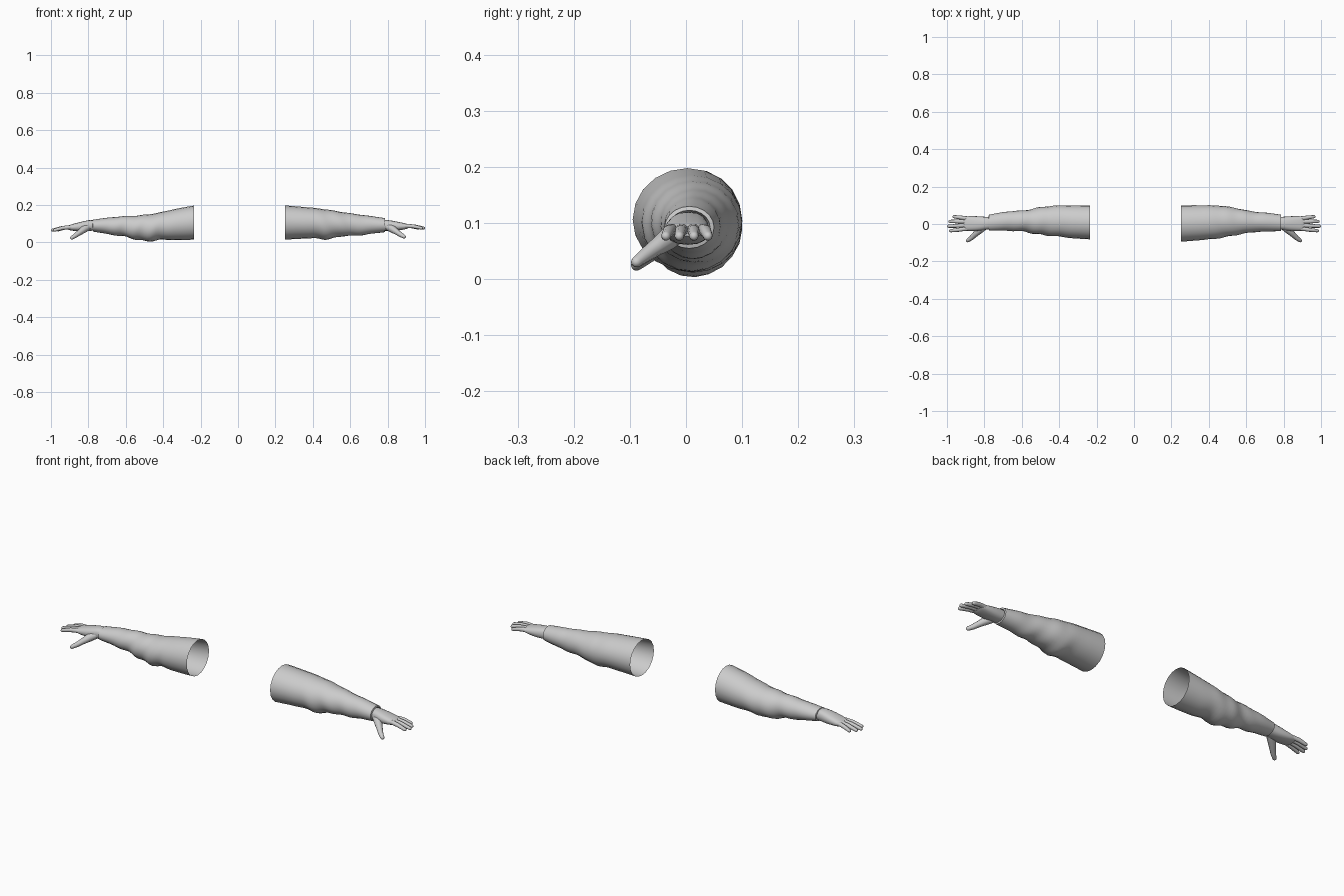
import bpy, bmesh, math
from mathutils import Vector

if "Cube" in bpy.data.objects:
    bpy.data.objects.remove(bpy.data.objects["Cube"])

grey = bpy.data.materials.new("light grey")
grey.diffuse_color = (0.6, 0.6, 0.6, 1)
grey.use_nodes = True
grey.node_tree.nodes["Principled BSDF"].inputs["Base Color"].default_value = grey.diffuse_color


def make_object(name, rings, cap_start, cap_end, mirror):
    """Skin a list of rings of points into one smooth object."""
    bm = bmesh.new()
    loops = [[bm.verts.new((-p[0] if mirror else p[0], p[1], p[2])) for p in r] for r in rings]
    n = len(loops[0])
    for a, b in zip(loops, loops[1:]):
        for i in range(n):
            j = (i + 1) % n
            bm.faces.new((a[i], a[j], b[j], b[i]))
    if cap_start:
        bm.faces.new(loops[0][::-1])
    if cap_end:
        bm.faces.new(loops[-1])
    bmesh.ops.recalc_face_normals(bm, faces=bm.faces)
    # open sleeves must face away from their own axis
    f = bm.faces[:][0]
    centre = sum((Vector(v.co) for v in loops[0]), Vector()) / n
    if not cap_start and f.normal.dot(f.calc_center_median() - centre) < 0:
        bmesh.ops.reverse_faces(bm, faces=bm.faces)
    mesh = bpy.data.meshes.new(name)
    bm.to_mesh(mesh)
    bm.free()
    mesh.materials.append(grey)
    ob = bpy.data.objects.new(name, mesh)
    bpy.context.collection.objects.link(ob)
    bpy.ops.object.select_all(action='DESELECT')
    ob.select_set(True)
    bpy.context.view_layer.objects.active = ob
    bpy.ops.object.shade_smooth_by_angle(angle=math.radians(50))
    return ob


def spline(rows, steps):
    """Catmull-Rom interpolation of section rows."""
    out = []
    for i in range(len(rows) - 1):
        p0, p1 = rows[max(i - 1, 0)], rows[i]
        p2, p3 = rows[i + 1], rows[min(i + 2, len(rows) - 1)]
        for s in range(steps):
            t = s / steps
            out.append([0.5 * (2 * b + (c - a) * t + (2 * a - 5 * b + 4 * c - d) * t * t
                               + (3 * b - a - 3 * c + d) * t ** 3)
                        for a, b, c, d in zip(p0, p1, p2, p3)])
    return out + [list(rows[-1])]


def section(row, n, power=1.0, fold=None):
    """Rounded cross-section from x, y min, y max, z min, z max."""
    x, y0, y1, z0, z1 = row
    pts = []
    for i in range(n):
        a = 2 * math.pi * i / n
        c, s = math.cos(a), math.sin(a)
        k = 1 + (fold(x, a) if fold else 0)
        pts.append((x, (y0 + y1) / 2 + k * (y1 - y0) / 2 * math.copysign(abs(c) ** power, c),
                    (z0 + z1) / 2 + k * (z1 - z0) / 2 * math.copysign(abs(s) ** power, s)))
    return pts


def tube(path, radii, n=10):
    """Rings along a path with a rounded tip."""
    path = [Vector(p) for p in path]
    end = (path[-1] - path[-2]).normalized()
    r = radii[-1]
    path += [path[-1] + end * r * 0.6, path[-1] + end * r * 0.95]
    radii = list(radii) + [r * 0.8, r * 0.35]
    rings = []
    for i, p in enumerate(path):
        d = (path[min(i + 1, len(path) - 1)] - path[max(i - 1, 0)]).normalized()
        side = d.cross(Vector((0, 0, 1))).normalized()
        up = side.cross(d)
        rings.append([p + radii[i] * (side * math.cos(2 * math.pi * k / n)
                                      + up * math.sin(2 * math.pi * k / n)) for k in range(n)])
    return rings


def folds(strength):
    """Slanted cloth folds, strongest under the elbow and near the front."""
    def f(x, a):
        zone = math.exp(-((x - 0.55) / 0.13) ** 2)
        under = 0.35 + 0.65 * max(0, math.cos(a - math.radians(235)))
        return strength * zone * under * math.sin(x * 62 + 2.2 * math.sin(a + 0.6))
    return f


# sleeve outlines: x, y min, y max, z min, z max
sleeves = {
    "right": [(0.25, -0.095, 0.10, 0.015, 0.198), (0.40, -0.082, 0.10, 0.022, 0.185),
              (0.48, -0.072, 0.096, 0.016, 0.175), (0.56, -0.056, 0.082, 0.034, 0.162),
              (0.64, -0.044, 0.066, 0.036, 0.150), (0.71, -0.040, 0.060, 0.046, 0.141),
              (0.785, -0.038, 0.050, 0.055, 0.130)],
    "left": [(0.236, -0.082, 0.10, 0.015, 0.197), (0.33, -0.076, 0.10, 0.012, 0.180),
             (0.41, -0.066, 0.099, 0.014, 0.162), (0.50, -0.058, 0.090, 0.006, 0.147),
             (0.58, -0.042, 0.074, 0.026, 0.142), (0.68, -0.036, 0.066, 0.042, 0.134),
             (0.775, -0.036, 0.050, 0.058, 0.122)],
}

# palm outline and finger layout: knuckle y, tip x, tip y
palm = [(0.75, -0.026, 0.036, 0.068, 0.114), (0.79, -0.030, 0.038, 0.062, 0.120),
        (0.83, -0.036, 0.041, 0.062, 0.115), (0.87, -0.037, 0.042, 0.066, 0.107),
        (0.90, -0.035, 0.040, 0.072, 0.100), (0.912, -0.030, 0.035, 0.077, 0.094)]
fingers = {"index": (-0.026, 0.980, -0.036), "middle": (-0.007, 0.992, -0.012),
           "ring": (0.013, 0.984, 0.014), "little": (0.031, 0.962, 0.039)}

for side, rows in sleeves.items():
    mirror = side == "left"
    drop = 0.012 if mirror else 0.0

    def lowered(rings):
        return [[(p[0], p[1], p[2] - drop * max(0, p[0] - 0.78) / 0.22) for p in r] for r in rings]

    # sleeve, open at the shoulder, with the cuff turned inwards at the wrist
    sleeve = [section(r, 20, 1.0, folds(0.09 if mirror else 0.05)) for r in spline(rows, 6)]
    x, y0, y1, z0, z1 = rows[-1]
    sleeve.append(section((x + 0.002, y0 + 0.007, y1 - 0.007, z0 + 0.007, z1 - 0.007), 20))
    sleeve.append(section((x - 0.02, y0 + 0.010, y1 - 0.010, z0 + 0.010, z1 - 0.010), 20))
    make_object(side + "_sleeve", sleeve, False, False, mirror)

    # palm
    make_object(side + "_palm", lowered([section(r, 16, 0.8) for r in spline(palm, 3)]),
                True, True, mirror)

    # fingers, slightly arched
    for name, (ky, tx, ty) in fingers.items():
        mid = ((0.895 + tx) / 2, (ky + ty) / 2, 0.086)
        rings = tube([(0.88, ky, 0.087), (0.905, ky, 0.088), mid, (tx, ty, 0.077)],
                     [0.0095, 0.0112, 0.0105, 0.0085])
        make_object(side + "_" + name + "_finger", lowered(rings), True, True, mirror)

    # thumb, spread forward and down
    thumb = tube([(0.795, -0.010, 0.086), (0.825, -0.032, 0.072), (0.850, -0.056, 0.055),
                  (0.870, -0.075, 0.041), (0.888, -0.088, 0.031)],
                 [0.018, 0.020, 0.015, 0.0125, 0.010])
    make_object(side + "_thumb", lowered(thumb), True, True, mirror)
